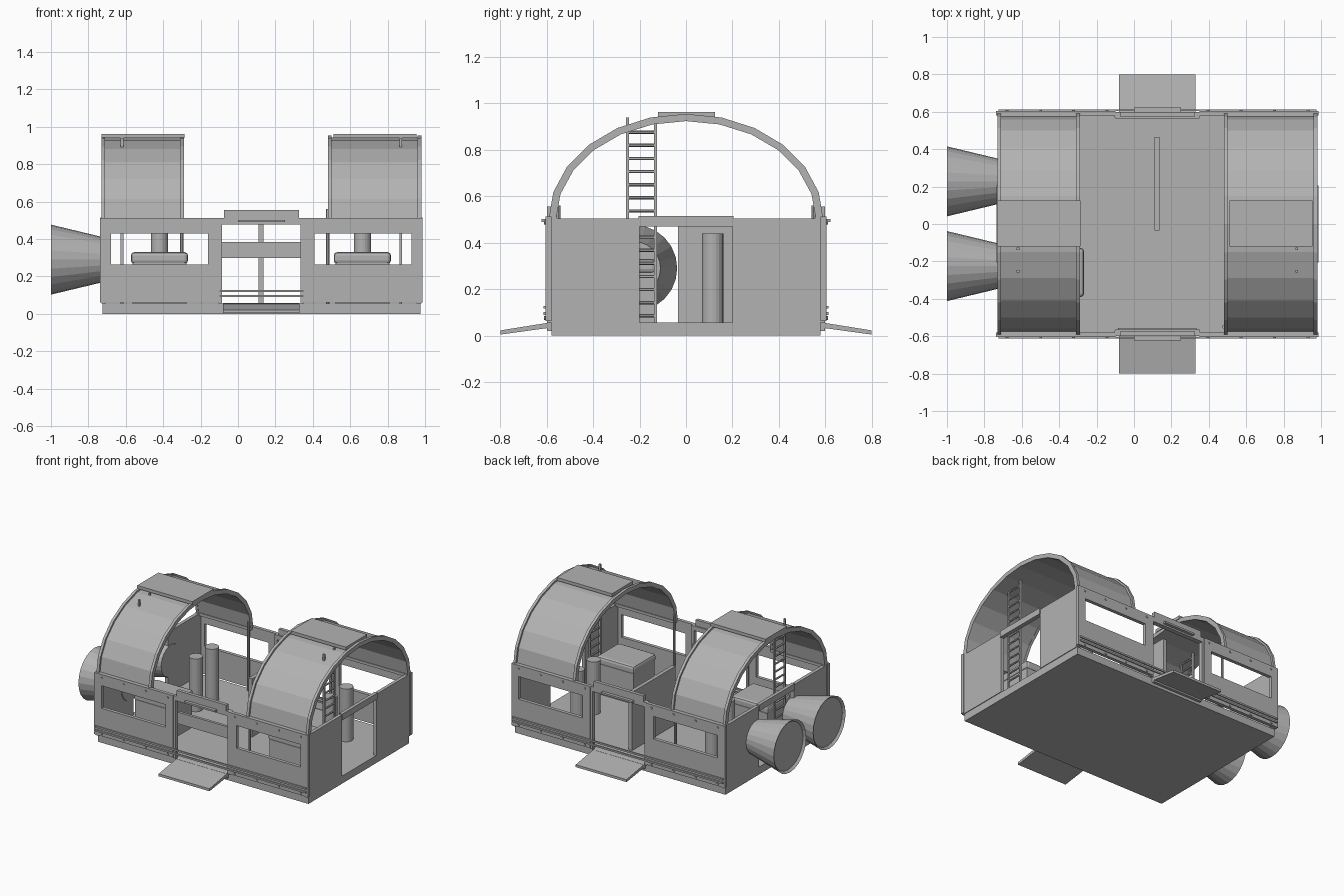
import bpy, bmesh, math
from mathutils import Matrix, Vector

cube = bpy.data.objects.get("Cube")
if cube:
    bpy.data.objects.remove(cube, do_unlink=True)

grey = bpy.data.materials.new("plain_grey")
grey.use_nodes = True
grey.diffuse_color = (0.45, 0.45, 0.45, 1)
grey.node_tree.nodes["Principled BSDF"].inputs["Base Color"].default_value = (0.45, 0.45, 0.45, 1)

MID = 0.125  # lengthwise middle of the hull


def finish(name, bm):
    bmesh.ops.recalc_face_normals(bm, faces=bm.faces)
    mesh = bpy.data.meshes.new(name)
    bm.to_mesh(mesh)
    bm.free()
    mesh.materials.append(grey)
    obj = bpy.data.objects.new(name, mesh)
    bpy.context.collection.objects.link(obj)
    return obj


def box(name, x, y, z, bevel=0):
    """Box from (low, high) pairs."""
    bm = bmesh.new()
    size = [r[1] - r[0] for r in (x, y, z)]
    mid = Vector([(r[0] + r[1]) / 2 for r in (x, y, z)])
    bmesh.ops.create_cube(bm, size=1, matrix=Matrix.Translation(mid) @ Matrix.Diagonal((*size, 1)))
    if bevel:
        bmesh.ops.bevel(bm, geom=bm.edges[:], offset=bevel, segments=2, affect='EDGES', profile=0.5)
    return finish(name, bm)


def extrude(name, faces, move):
    """Extrude flat faces (lists of points) along a vector."""
    bm = bmesh.new()
    for pts in faces:
        bm.faces.new([bm.verts.new(p) for p in pts])
    bmesh.ops.remove_doubles(bm, verts=bm.verts, dist=1e-5)
    out = bmesh.ops.extrude_face_region(bm, geom=bm.faces[:], use_keep_orig=True)
    bmesh.ops.translate(bm, vec=move, verts=[v for v in out["geom"] if isinstance(v, bmesh.types.BMVert)])
    return finish(name, bm)


def rod(name, a, b, r1, r2=None, sides=8):
    """Cylinder or cone between two points."""
    a, b = Vector(a), Vector(b)
    bm = bmesh.new()
    rot = (b - a).to_track_quat('Z', 'Y').to_matrix().to_4x4()
    bmesh.ops.create_cone(bm, cap_ends=True, segments=sides, radius1=r1,
                          radius2=r1 if r2 is None else r2, depth=(b - a).length,
                          matrix=Matrix.Translation((a + b) / 2) @ rot)
    return finish(name, bm)


def arch(name, x0, x1, outer, inner, segments=12):
    """Half-elliptical vault; outer and inner are (half width, rise)."""
    faces = []
    def point(r, i):
        t = math.pi * i / segments
        return (x0, r[0] * math.cos(t), 0.5 + r[1] * math.sin(t))
    for i in range(segments):
        faces.append([point(outer, i), point(outer, i + 1), point(inner, i + 1), point(inner, i)])
    return extrude(name, faces, (x1 - x0, 0, 0))


# Floor slab and centre partition
box("floor_slab", (-0.725, 0.975), (-0.58, 0.58), (0, 0.055))
box("centre_partition", (0.11, 0.137), (-0.035, 0.465), (0.055, 0.48))

# End walls with a wide doorway
door = [(-0.6, 0.055), (-0.2, 0.055), (-0.2, 0.47), (0.2, 0.47),
        (0.2, 0.055), (0.6, 0.055), (0.6, 0.505), (-0.6, 0.505)]
for side, x in (("right", -0.73), ("left", 0.955)):
    extrude(side + "_end_wall", [[(x, y, z) for y, z in door]], (0.025, 0, 0))
    lx = x - 0.006 if x < 0 else x + 0.006
    box(side + "_end_lintel", (lx, lx + 0.025), (-0.205, 0.205), (0.47, 0.515))

# Long sides: window panels, doorway, ramp, rails and bolts
for side, s in (("front", -1), ("back", 1)):
    def span(a, b):
        return tuple(sorted((s * a, s * b)))
    for end, m in (("right", -1), ("left", 1)):
        def px(d):
            return MID + m * d
        outer = [(px(0.225), 0.062), (px(0.862), 0.062), (px(0.862), 0.512), (px(0.225), 0.512)]
        hole = [(px(0.285), 0.265), (px(0.803), 0.265), (px(0.803), 0.43), (px(0.285), 0.43)]
        ring = []
        for i in range(4):
            j = (i + 1) % 4
            ring.append([(u, s * 0.605, w) for u, w in (outer[i], outer[j], hole[j], hole[i])])
        extrude(f"{side}_{end}_window_panel", ring, (0, -s * 0.025, 0))
        jx = sorted((px(0.21), px(0.228)))
        box(f"{side}_{end}_door_jamb", jx, span(0.57, 0.6), (0.055, 0.51))
        for i in range(4):
            bx = px(0.27 + i * 0.178)
            for z in (0.075, 0.487):
                rod(f"{side}_{end}_bolt", (bx, s * 0.6, z), (bx, s * 0.611, z), 0.008)
    box(side + "_door_lintel", (-0.1, 0.35), span(0.565, 0.6), (0.478, 0.512))
    box(side + "_door_header", (-0.075, 0.325), span(0.575, 0.6), (0.512, 0.555))
    box(side + "_header_plate", (0, 0.25), span(0.595, 0.622), (0.49, 0.503))
    box(side + "_door_sill", (-0.08, 0.33), span(0.575, 0.6), (0.02, 0.055))
    for z in (0.095, 0.122):
        box(side + "_rub_rail", (-0.725, 0.975), span(0.603, 0.613), (z - 0.006, z + 0.006))
    ramp = [(0.575, 0.035), (0.8, 0.004), (0.8, 0.022), (0.575, 0.058)]
    extrude(side + "_ramp", [[(-0.08, s * y, z) for y, z in ramp]], (0.41, 0, 0))

# Crossbar behind the front doorway
box("front_crossbar", (-0.085, 0.335), (-0.575, -0.555), (0.3, 0.385))

# Vaulted roofs with end ribs, foot rails and top plates
for side, x0, x1, p0 in (("right", -0.73, -0.29, -0.73), ("left", 0.48, 0.98, 0.51)):
    arch(side + "_roof_shell", x0, x1, (0.578, 0.442), (0.562, 0.426))
    for rx in (x0, x1 - 0.02):
        arch(side + "_roof_rib", rx, rx + 0.02, (0.592, 0.455), (0.56, 0.424))
    for s in (-1, 1):
        y = sorted((s * 0.555, s * 0.605))
        box(side + "_roof_foot", (x0, x1), y, (0.492, 0.512))
    box(side + "_roof_top_plate", (p0, p0 + 0.445), (-0.12, 0.125), (0.94, 0.963))

# Posts under the inner roof edges
for x, y in ((-0.3, 0.55), (0.48, -0.55)):
    rod("roof_post", (x, y, 0.055), (x, y, 0.56), 0.009)

# Ladders through the roofs
for x in (-0.62, 0.87):
    for y in (-0.252, -0.132):
        box("ladder_rail", (x - 0.007, x + 0.007), (y - 0.006, y + 0.006), (0.055, 0.94))
    for i in range(15):
        z = 0.085 + i * 0.0565
        rod("ladder_rung", (x, -0.252, z), (x, -0.132, z), 0.007, sides=6)

# Cabinets and storage cylinders
for x in (-0.42, 0.665):
    box("cabinet", (x - 0.145, x + 0.145), (-0.38, -0.135), (0.055, 0.3))
    box("cabinet_lid", (x - 0.153, x + 0.153), (-0.39, -0.128), (0.268, 0.33), 0.018)
    for y in (0.115, 0.3):
        rod("storage_cylinder", (x, y, 0.055), (x, y, 0.44), 0.046, sides=20)

# Engine bells with a shallow recessed mouth
for y in (-0.225, 0.228):
    bell = rod("engine_bell", (-1, y, 0.29), (-0.7, y, 0.29), 0.187, 0.115, 24)
    bm = bmesh.new()
    bm.from_mesh(bell.data)
    mouth = [f for f in bm.faces if f.normal.x < -0.9]
    bmesh.ops.inset_region(bm, faces=mouth, thickness=0.016)
    bmesh.ops.translate(bm, vec=(0.015, 0, 0), verts=mouth[0].verts)
    bm.to_mesh(bell.data)
    bm.free()
